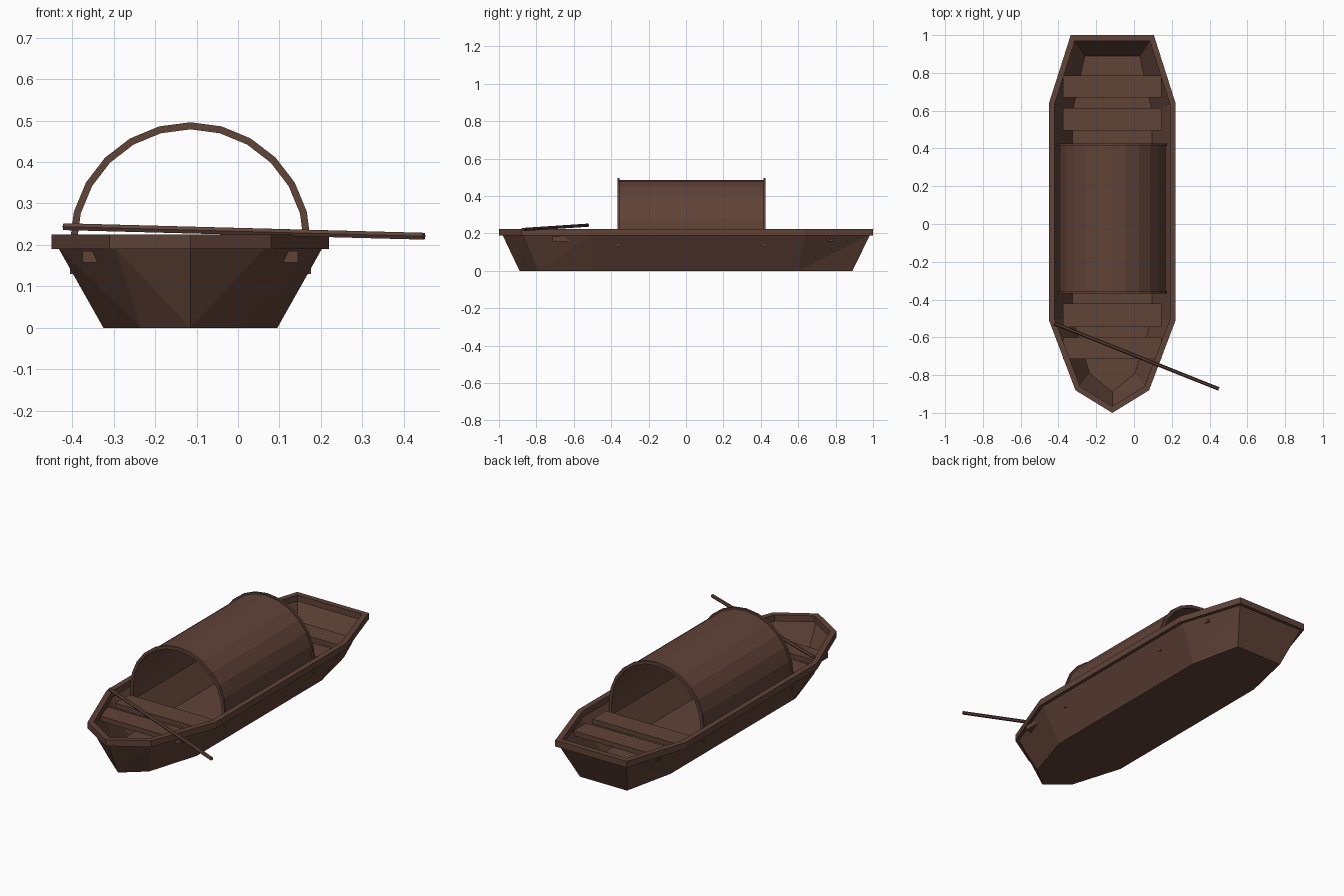
import bpy, bmesh, math
from mathutils import Vector

if "Cube" in bpy.data.objects:
    bpy.data.objects.remove(bpy.data.objects["Cube"])

CX = -0.115  # centre line of the boat


def material(name, rgb):
    m = bpy.data.materials.new(name)
    m.diffuse_color = (*rgb, 1)
    m.use_nodes = True
    m.node_tree.nodes["Principled BSDF"].inputs["Base Color"].default_value = m.diffuse_color
    return m


wood = material("dark brown wood", (0.117, 0.056, 0.039))


def make(name, verts, faces):
    bm = bmesh.new()
    vs = [bm.verts.new(v) for v in verts]
    for f in faces:
        bm.faces.new([vs[i] for i in f])
    bmesh.ops.recalc_face_normals(bm, faces=bm.faces)
    me = bpy.data.meshes.new(name)
    bm.to_mesh(me)
    bm.free()
    ob = bpy.data.objects.new(name, me)
    bpy.context.collection.objects.link(ob)
    me.materials.append(wood)
    return ob


def outline(right_side, tip):
    """Closed counter-clockwise loop: tip, right side, mirrored left side."""
    return ([Vector((CX, tip))] + [Vector((CX + x, y)) for x, y in right_side]
            + [Vector((CX - x, y)) for x, y in reversed(right_side)])


def inset(loop, d):
    """Mitred inward offset of a counter-clockwise loop."""
    out = []
    for i, p in enumerate(loop):
        a = (p - loop[i - 1]).normalized()
        b = (loop[(i + 1) % len(loop)] - p).normalized()
        na, nb = Vector((-a.y, a.x)), Vector((-b.y, b.x))
        out.append(p + (na + nb) * d / (1 + na.dot(nb)))
    return out


def box(name, x0, x1, y0, y1, z0, z1):
    v = [(x, y, z) for z in (z0, z1) for x, y in ((x0, y0), (x1, y0), (x1, y1), (x0, y1))]
    f = [(3, 2, 1, 0), (4, 5, 6, 7)] + [(i, (i + 1) % 4, (i + 1) % 4 + 4, i + 4) for i in range(4)]
    return make(name, v, f)


# outlines of the rim and of the flat bottom
rim = outline([(0.195, -0.88), (0.335, -0.51), (0.335, 0.64), (0.22, 1.0)], -1.0)
floor = outline([(0.12, -0.79), (0.21, -0.50), (0.21, 0.60), (0.145, 0.89)], -0.89)
top = inset(rim, 0.015)
n = len(rim)

# hull: thin sheet, flat bottom and flared triangulated sides
verts = [(*p, 0.0) for p in floor] + [(*p, 0.195) for p in top]
faces = [tuple(reversed(range(n)))]
for i in range(n):
    j = (i + 1) % n
    if i < n / 2:
        faces += [(i, j, j + n), (i, j + n, i + n)]
    else:
        faces += [(i, j, i + n), (j, j + n, i + n)]
make("hull", verts, faces)

# rim: rectangular rail around the top edge
inner = inset(rim, 0.03)
verts = [(*p, z) for loop, z in ((rim, 0.19), (rim, 0.225), (inner, 0.225), (inner, 0.19)) for p in loop]
faces = [(r * n + i, r * n + (i + 1) % n, (r + 1) % 4 * n + (i + 1) % n, (r + 1) % 4 * n + i)
         for r in range(4) for i in range(n)]
make("rim", verts, faces)

# seat planks
for k, (y0, y1) in enumerate([(-0.715, -0.60), (-0.545, -0.42), (0.495, 0.615), (0.67, 0.785)]):
    box(f"seat_plank_{k + 1}", CX - 0.26, CX + 0.26, y0, y1, 0.158, 0.185)


def arch(name, r_out, r_in, y0, y1, zc=0.205, base=0.13):
    """Half-round vault with twelve facets and short straight legs."""
    prof = []
    for r in (r_out, r_in):
        pts = [(r, base)]
        pts += [(r * math.cos(math.pi * k / 12), zc + r * math.sin(math.pi * k / 12)) for k in range(13)]
        prof.append(pts + [(-r, base)])
    m = len(prof[0])
    v = [(CX + x, y, z) for y in (y0, y1) for p in prof for x, z in p]
    f = []
    for i in range(m - 1):
        a, b, c, d = i, m + i, 2 * m + i, 3 * m + i
        f += [(a, a + 1, b + 1, b), (c, c + 1, d + 1, d), (a, a + 1, c + 1, c), (b, b + 1, d + 1, d)]
    f += [(e, m + e, 3 * m + e, 2 * m + e) for e in (0, m - 1)]
    return make(name, v, f)


# canopy with a hoop at each end
arch("canopy", 0.282, 0.276, -0.36, 0.42)
arch("front_hoop", 0.291, 0.274, -0.367, -0.355)
arch("rear_hoop", 0.291, 0.274, 0.414, 0.426)

# punting pole lying across the bow
a, b = Vector((-0.42, -0.527, 0.244)), Vector((0.449, -0.873, 0.221))
d = (b - a).normalized()
u = d.cross(Vector((0, 0, 1))).normalized()
w = u.cross(d)
ring = [u * 0.0095 * math.cos(math.pi * k / 3) + w * 0.0095 * math.sin(math.pi * k / 3) for k in range(6)]
make("pole", [e + r for e in (a, b) for r in ring],
     [tuple(range(6)), tuple(range(6, 12))] + [(i, (i + 1) % 6, (i + 1) % 6 + 6, i + 6) for i in range(6)])
